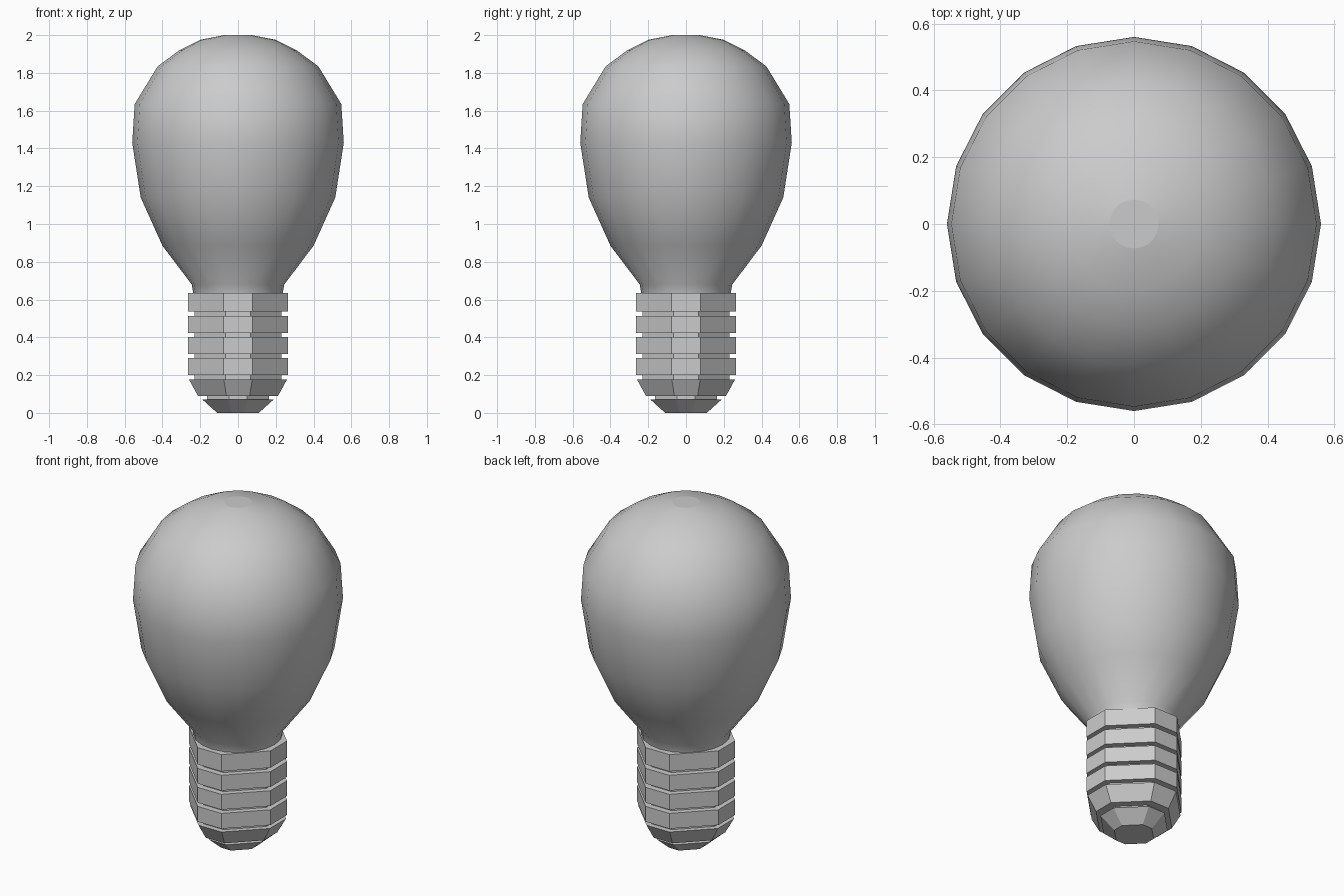
import bpy
import bmesh
from math import cos, sin, tau

cube = bpy.data.objects.get("Cube")
if cube:
    bpy.data.objects.remove(cube, do_unlink=True)

grey = bpy.data.materials.new("plain_grey")
grey.use_nodes = True
colour = (0.6, 0.6, 0.6, 1)
grey.diffuse_color = colour
grey.node_tree.nodes["Principled BSDF"].inputs["Base Color"].default_value = colour


def loft(name, section, profile, smooth=False):
    """Stack scaled copies of a section along z, bridge them and cap both ends."""
    bm = bmesh.new()
    rings = [[bm.verts.new((x * r, y * r, z)) for x, y in section] for r, z in profile]
    n = len(section)
    for low, high in zip(rings, rings[1:]):
        for i in range(n):
            j = (i + 1) % n
            face = bm.faces.new((low[i], low[j], high[j], high[i]))
            face.smooth = smooth
    bm.faces.new(rings[0][::-1])
    bm.faces.new(rings[-1])
    mesh = bpy.data.meshes.new(name)
    bm.to_mesh(mesh)
    bm.free()
    mesh.materials.append(grey)
    obj = bpy.data.objects.new(name, mesh)
    bpy.context.collection.objects.link(obj)
    return obj


# Cross-sections: a round bulb and a square with cut corners for the screw cap
circle = [(cos(tau * i / 20), sin(tau * i / 20)) for i in range(20)]
k = 0.29
octagon = [(1, -k), (1, k), (k, 1), (-k, 1), (-1, k), (-1, -k), (-k, -1), (k, -1)]

# Glass bulb, smooth with a flat disc on top
loft("glass_bulb", circle, [
    (0.235, 0.62), (0.245, 0.68), (0.4, 0.885), (0.515, 1.14), (0.56, 1.43),
    (0.547, 1.635), (0.425, 1.835), (0.31, 1.92), (0.2, 1.975), (0.073, 2.0),
], smooth=True)

# Screw cap: contact tip, tapered collar, then ridges separated by grooves
cap = [(0.11, 0), (0.188, 0.07), (0.165, 0.07), (0.165, 0.09),
       (0.212, 0.09), (0.26, 0.178), (0.23, 0.178)]
for low, high in [(0.2, 0.29), (0.312, 0.402), (0.424, 0.514), (0.537, 0.636)]:
    cap += [(0.23, low), (0.265, low), (0.265, high), (0.23, high)]
loft("screw_cap", octagon, cap)
